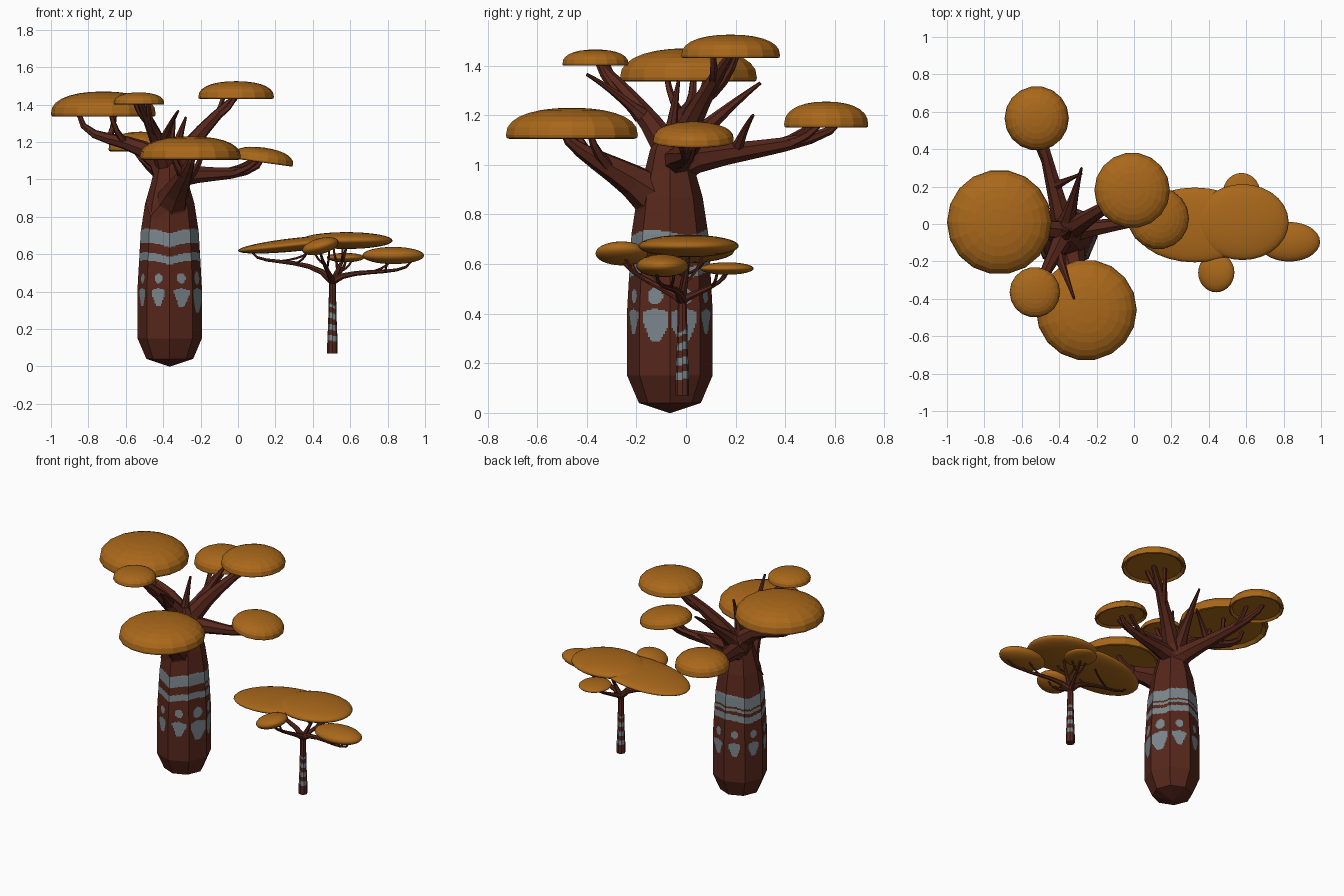
import bpy, bmesh, math
from mathutils import Vector

if "Cube" in bpy.data.objects:
    bpy.data.objects.remove(bpy.data.objects["Cube"])


def material(name, rgb):
    m = bpy.data.materials.new(name)
    m.diffuse_color = (*rgb, 1)
    m.use_nodes = True
    m.node_tree.nodes["Principled BSDF"].inputs["Base Color"].default_value = m.diffuse_color
    return m


BARK = material("brown bark", (0.094, 0.02, 0.011))
PAINT = material("grey paint", (0.2, 0.24, 0.265))
LEAF = material("orange foliage", (0.4, 0.138, 0.0105))


def finish(name, bm, mats, smooth=False):
    bmesh.ops.recalc_face_normals(bm, faces=bm.faces[:])
    me = bpy.data.meshes.new(name)
    bm.to_mesh(me)
    bm.free()
    for m in mats:
        me.materials.append(m)
    for p in me.polygons:
        p.use_smooth = smooth
    ob = bpy.data.objects.new(name, me)
    bpy.context.collection.objects.link(ob)
    return ob


def bridge(bm, rings):
    """Quads between successive rings plus end caps."""
    for a, b in zip(rings, rings[1:]):
        for i in range(len(a)):
            bm.faces.new((a[i - 1], a[i], b[i], b[i - 1]))
    bm.faces.new(rings[0])
    bm.faces.new(rings[-1])


def circle(n):
    return [Vector((math.cos(math.tau * i / n), math.sin(math.tau * i / n), 0)) for i in range(n)]


def bezier(pts, t):
    while len(pts) > 1:
        pts = [a.lerp(b, t) for a, b in zip(pts, pts[1:])]
    return pts[0]


def branch(name, pts, r0, r1, sides=7, steps=7):
    """Tapered faceted limb following a Bezier curve."""
    bm, rings, q, last = bmesh.new(), [], None, None
    for k in range(steps + 1):
        f = k / steps
        t = bezier([b - a for a, b in zip(pts, pts[1:])], f).normalized()
        q = t.to_track_quat('Z', 'Y') if q is None else last.rotation_difference(t) @ q
        last = t
        r = r0 + (r1 - r0) * f ** 0.5
        rings.append([bm.verts.new(bezier(pts, f) + q @ (v * r)) for v in circle(sides)])
    bridge(bm, rings)
    finish(name, bm, [BARK])


def grow(name, base, top, reach, shoulder_z, knee_z, r0, r1, spread):
    """Limb from the crown to a canopy, with two twigs forking off to hold it."""
    out = Vector((top.x - base.x, top.y - base.y, 0)).normalized()
    side = Vector((-out.y, out.x, 0))
    tip = top + out * reach
    shoulder, knee = base.lerp(tip, 0.25), base.lerp(tip, 0.93)
    shoulder.z, knee.z = shoulder_z, knee_z
    path = [base, shoulder, knee, tip]
    branch(name + "_limb", path, r0, r1)
    for s, t in ((1, 0.42), (-1, 0.58)):
        start = bezier(path, t)
        end = top + side * s * spread - out * spread * 0.6
        bend = start.lerp(end, 0.7)
        bend.z = start.z + 0.25 * (end.z - start.z)
        branch(f"{name}_twig_{'left' if s > 0 else 'right'}", [start, bend, end], r0 * 0.3, r1, 5, 4)


def trunk(name, x, y, profile, rule, sides=8, cols=18, step=0.006):
    """Faceted trunk from (radius, z) points; paint is chosen by angle and height."""
    bm, levels = bmesh.new(), [profile[0]]
    for a, b in zip(profile, profile[1:]):
        n = max(1, round((b[1] - a[1]) / step))
        levels += [[u + (v - u) * i / n for u, v in zip(a, b)] for i in range(1, n + 1)]
    c = circle(sides)
    outline = [c[i - 1].lerp(c[i], k / cols) for i in range(sides) for k in range(cols)]
    bridge(bm, [[bm.verts.new((x + v.x * r, y + v.y * r, z)) for v in outline] for r, z in levels])
    for f in bm.faces:
        m = f.calc_center_median()
        f.material_index = int(rule(math.atan2(m.x - x, y - m.y), m.z))
    finish(name, bm, [BARK, PAINT])


def dome(name, x, y, r, z0, z1, tilt):
    """Flat-bottomed foliage cap with a rounded rim."""
    arc = [(math.cos(a) ** 0.9, 0.12 + 0.88 * math.sin(a) ** 0.85)
           for a in (math.pi / 2 * i / 7 for i in range(7))]
    prof = [(.02, .14), (.87, .12), (.95, 0), (.99, .03)] + arc + [(.02, 1)]
    bm = bmesh.new()
    bridge(bm, [[bm.verts.new((r * u * v.x, r * u * v.y, (h - .5) * (z1 - z0))) for v in circle(18)]
                for u, h in prof])
    ob = finish(name, bm, [LEAF])
    ob.location = (x, y, (z0 + z1) / 2)
    ob.rotation_euler.y = math.radians(tilt)


def pad(name, center, size, tilt):
    """Smooth flattened foliage ellipsoid."""
    bm = bmesh.new()
    bmesh.ops.create_uvsphere(bm, u_segments=28, v_segments=16, radius=1)
    bmesh.ops.scale(bm, vec=size, verts=bm.verts[:])
    ob = finish(name, bm, [LEAF], True)
    ob.location = center
    ob.rotation_euler.y = math.radians(tilt)


def big_paint(a, z):
    """Two wavy bands, then one dot and one tapering patch per trunk side."""
    wave = 0.025 * abs(math.sin(1.5 * a))
    if abs(z - 0.675 - wave) < 0.037 or abs(z - 0.565 - wave) < 0.021:
        return True
    if abs(z - 0.617 - wave) < 0.009 and math.cos(a) < 0:
        return True
    big = 1 + 0.45 * max(0, math.sin(a)) ** 2          # marks are larger on the right
    d = (a % (math.pi / 4) - math.pi / 8) * 0.17 / big
    if (d / 0.025) ** 2 + ((z - 0.472) / 0.026 / big) ** 2 < 1:
        return True
    low = 0.42 - 0.095 * big
    return low < z < 0.42 - 0.3 * abs(d) and abs(d) < 0.015 + 0.4 * (z - low) and abs(d) < 0.042


def small_paint(a, z):
    """Evenly spaced rings, slightly tilted."""
    z += 0.006 * math.sin(2 * a)
    return 0.13 < z < 0.33 and (z - 0.135) % 0.06 < 0.03


# large tree trunk
X, Y = -0.365, -0.065
trunk("large_trunk", X, Y, [(.004, 0), (.125, .04), (.172, .15), (.172, .42), (.155, .72),
                            (.132, .87), (.1, .98), (.08, 1.06), (.035, 1.14)], big_paint)

# large tree canopies: x, y, radius, bottom, top, tilt, limb reach, shoulder and knee heights
canopies = {
    "left": (-.72, .01, .28, 1.335, 1.47, 0, .14, 1.3, 1.13),
    "front": (-.255, -.46, .27, 1.105, 1.23, 0, .04, .96, 1.05),
    "front_left": (-.53, -.365, .135, 1.4, 1.465, 0, 0, 1.2, 1.38),
    "right": (-.01, .18, .202, 1.43, 1.525, 0, .02, 1.22, 1.43),
    "back": (-.52, .565, .172, 1.15, 1.255, 0, .06, 1.06, 1.07),
    "low_right": (.135, .03, .165, 1.09, 1.17, 8, 0, 1.06, .98),
}
for name, (x, y, r, z0, z1, tilt, reach, shoulder, knee) in canopies.items():
    dome(name + "_canopy", x, y, r, z0, z1, tilt)
    base, thick = Vector((X, Y + .02, 1.0)), .085
    if name == "front":                      # the front limb swells out of the trunk
        base, thick = Vector((X, Y - .03, .84)), .135
    grow(name, base, Vector((x, y, z0 + .03)), reach, shoulder, knee, thick, .012, r * .3)

# bare spikes between the limbs
for name, start, end, r in (("back_spike", (X, -.02, 1.05), (-.28, .3, 1.33), .07),
                            ("front_spike", (-.4, -.18, 1.2), (-.32, -.4, 1.365), .035),
                            ("side_spike", (-.43, .2, 1.05), (-.28, .27, 1.2), .035),
                            ("center_spike", (X, Y, 1.1), (-.34, -.03, 1.34), .04)):
    a, c = Vector(start), Vector(end)
    branch(name, [a, a.lerp(c, .5) + Vector((0, 0, .02)), c], r, .007)

# small tree trunk
trunk("small_trunk", .505, -.015, [(.028, .07), (.028, .12), (.023, .24), (.018, .44), (.022, .475)],
      small_paint, cols=4)

# small tree foliage: center, size, tilt, limb reach, shoulder and knee heights
pads = {
    "small_left": ((.325, -.005, .653), (.328, .2, .036), -6, .25, .6, .53),
    "small_center": ((.58, .01, .673), (.247, .203, .045), 0, 0, .5, .58),
    "small_right": ((.83, -.095, .593), (.165, .106, .046), 0, .1, .54, .47),
    "small_front": ((.44, -.26, .643), (.1, .105, .042), -15, 0, .5, .56),
    "small_back": ((.575, .165, .582), (.1, .108, .025), 0, 0, .48, .52),
}
for name, (center, size, tilt, reach, shoulder, knee) in pads.items():
    pad(name + "_canopy", center, size, tilt)
    top = Vector(center)
    top.z -= .02 + .1 * reach
    grow(name, Vector((.505, -.015, .455)), top, reach, shoulder, knee, .022, .006, size[1] * .4)
